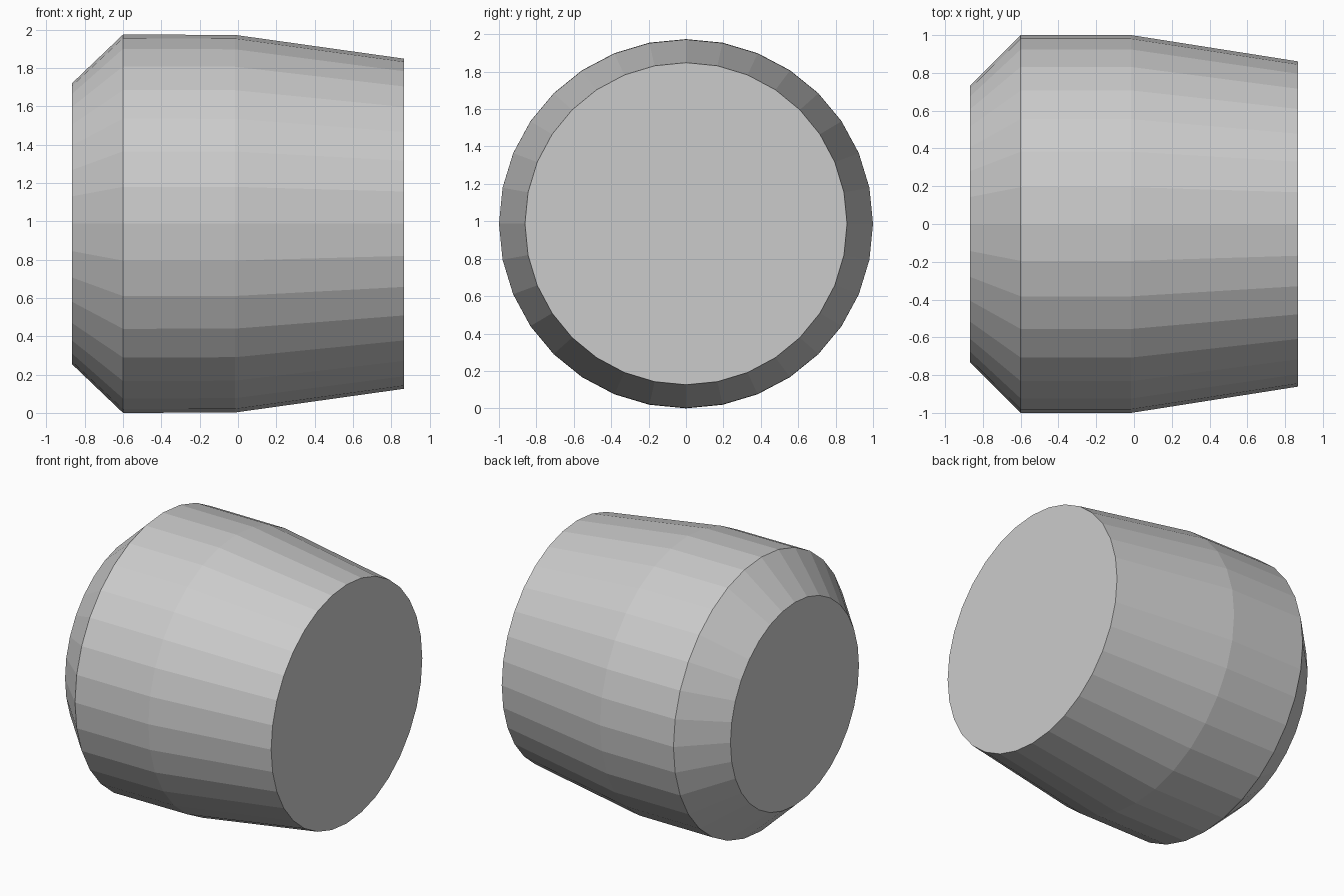
import bpy, bmesh
from math import sin, cos, tau

if "Cube" in bpy.data.objects:
    bpy.data.objects.remove(bpy.data.objects["Cube"])

SIDES = 32
CENTRE_Z = 0.987
# Rings along x: position, radius in y, radius in z
RINGS = [(-0.867, 0.732, 0.732), (-0.60, 1.0, 0.987),
         (-0.015, 1.0, 0.985), (0.867, 0.861, 0.861)]

# Barrel body lofted through the rings
bm = bmesh.new()
loops = [[bm.verts.new((x, ry * cos(tau * i / SIDES), CENTRE_Z + rz * sin(tau * i / SIDES)))
          for i in range(SIDES)] for x, ry, rz in RINGS]
for a, b in zip(loops, loops[1:]):
    for i in range(SIDES):
        j = (i + 1) % SIDES
        bm.faces.new((a[i], a[j], b[j], b[i]))

# Flat end caps
bm.faces.new(loops[0])
bm.faces.new(loops[-1])
bmesh.ops.recalc_face_normals(bm, faces=bm.faces)

mesh = bpy.data.meshes.new("barrel_body")
bm.to_mesh(mesh)
bm.free()
bpy.context.collection.objects.link(bpy.data.objects.new("barrel_body", mesh))
